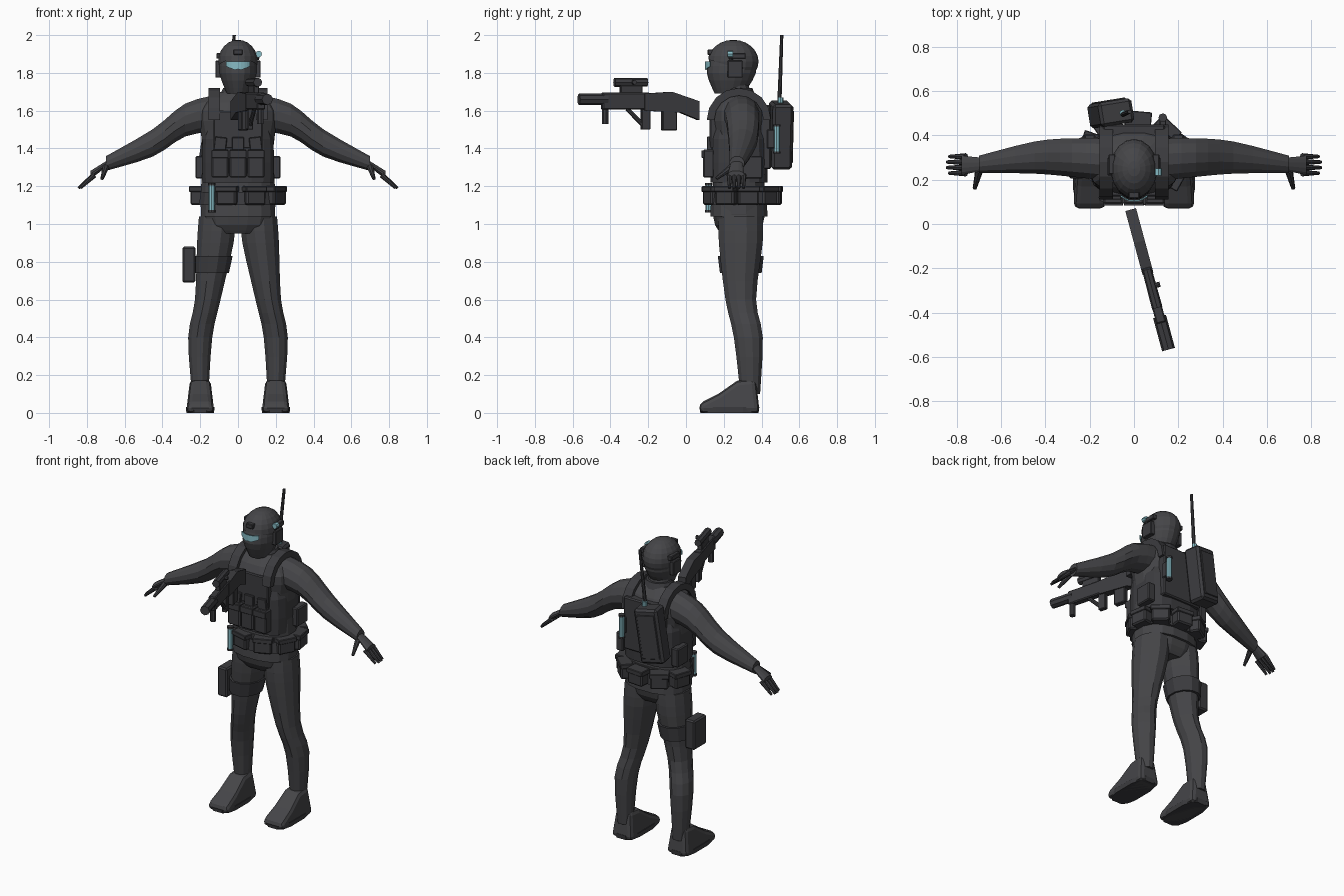
import bpy, bmesh, math
from mathutils import Matrix, Vector

cube = bpy.data.objects.get("Cube")
if cube:
    bpy.data.objects.remove(cube, do_unlink=True)


def material(name, rgb):
    mat = bpy.data.materials.new(name)
    mat.use_nodes = True
    mat.diffuse_color = (*rgb, 1)
    shader = mat.node_tree.nodes["Principled BSDF"]
    shader.inputs["Base Color"].default_value = (*rgb, 1)
    return mat


CLOTH = material("charcoal cloth", (.06, .06, .065))
GEAR = material("dark gear", (.045, .045, .05))
GLOW = material("pale teal", (.24, .5, .56))
BODY_Y = .28  # centre line of the trunk


def finish(name, bm, mat, matrix=Matrix.Identity(4)):
    bmesh.ops.recalc_face_normals(bm, faces=bm.faces)
    bm.transform(matrix)
    mesh = bpy.data.meshes.new(name)
    bm.to_mesh(mesh)
    bm.free()
    mesh.materials.append(mat)
    obj = bpy.data.objects.new(name, mesh)
    bpy.context.collection.objects.link(obj)
    return obj


def smooth_path(keys, steps):
    """Rounded path through key rings of (x, y, z, radius)."""
    keys = [Vector(key) for key in keys]
    path = []
    for i, (start, end) in enumerate(zip(keys, keys[1:])):
        before = keys[max(i - 1, 0)]
        after = keys[min(i + 2, len(keys) - 1)]
        for step in range(steps):
            t = step / steps
            ease = t * t * (3 - 2 * t)
            bend = (end - before) * t * (1 - t) ** 2 - (after - start) * t * t * (1 - t)
            path.append(start.lerp(end, ease) + bend / 2)
    return path + [keys[-1]]


def loft(name, keys, axis=2, squash=1, mat=CLOTH, sides=12, power=1, steps=3, side=1):
    """Skin rings square to an axis; squash is the ratio of their two radii."""
    bm = bmesh.new()
    across, along = [i for i in range(3) if i != axis]
    rings = []
    for key in smooth_path(keys, steps):
        ring = []
        for i in range(sides):
            turn = math.tau * (i + .5) / sides
            c, s = math.cos(turn), math.sin(turn)
            point = key.xyz
            point[across] += key.w * math.copysign(abs(c) ** power, c)
            point[along] += key.w * squash * math.copysign(abs(s) ** power, s)
            point.x *= side
            ring.append(bm.verts.new(point))
        rings.append(ring)
    for low, high in zip(rings, rings[1:]):
        for i in range(sides):
            j = (i + 1) % sides
            bm.faces.new((low[i], low[j], high[j], high[i]))
    bm.faces.new(rings[0])
    bm.faces.new(rings[-1])
    return finish(name, bm, mat)


def box(name, place, size, mat=GEAR, yaw=0, roll=0, matrix=Matrix.Identity(4)):
    bm = bmesh.new()
    bmesh.ops.create_cube(bm, size=1, matrix=Matrix.Diagonal((*size, 1)))
    bmesh.ops.bevel(bm, geom=bm.edges[:], offset=min(size) / 8, segments=1, affect='EDGES')
    turn = Matrix.Rotation(yaw, 4, 'Z') @ Matrix.Rotation(roll, 4, 'Y')
    return finish(name, bm, mat, matrix @ Matrix.Translation(place) @ turn)


def rod(name, start, end, radius, taper=1, mat=GEAR, matrix=Matrix.Identity(4)):
    start, end = Vector(start), Vector(end)
    span = end - start
    bm = bmesh.new()
    bmesh.ops.create_cone(bm, cap_ends=True, segments=8, radius1=radius,
                          radius2=radius * taper, depth=span.length)
    aim = span.to_track_quat('Z', 'Y').to_matrix().to_4x4()
    return finish(name, bm, mat, matrix @ Matrix.Translation((start + end) / 2) @ aim)


def prism(name, outline, x, width, mat=GEAR, matrix=Matrix.Identity(4)):
    """Side outline of (y, z) points given a width across x."""
    bm = bmesh.new()
    face = bm.faces.new([bm.verts.new((x - width / 2, y, z)) for y, z in outline])
    made = bmesh.ops.extrude_face_region(bm, geom=[face])["geom"]
    verts = [item for item in made if isinstance(item, bmesh.types.BMVert)]
    bmesh.ops.translate(bm, vec=(width, 0, 0), verts=verts)
    return finish(name, bm, mat, matrix)


def trunk(name, rings, squash, mat=CLOTH, power=.8, steps=2):
    """Closed band of (height, half width) rings around the body."""
    keys = [(0, BODY_Y, height, radius) for height, radius in rings]
    return loft(name, keys, squash=squash, mat=mat, sides=16, power=power, steps=steps)


# Body, belt and vest
trunk("torso", [(.95, .14), (1.05, .2), (1.4, .19), (1.6, .21), (1.7, .1)], .7, steps=3)
trunk("jacket_hem", [(1.04, .2), (1.2, .19)], .77)
trunk("belt", [(1.1, .21), (1.17, .2)], .8, GEAR)
trunk("vest", [(1.22, .19), (1.45, .19), (1.6, .14)], .8, GEAR, .6)
trunk("collar", [(1.66, .11), (1.72, .08)], .9, GEAR, 1)
box("chest_plate", (0, .15, 1.5), (.26, .05, .2))
box("back_plate", (0, .42, 1.46), (.28, .06, .34))

# Head
loft("neck", [(0, BODY_Y, 1.66, .07), (0, .26, 1.76, .07)])
loft("head", [(0, .23, 1.69, .06), (0, .24, 1.8, .1), (0, .25, 1.9, .09)], squash=1.3, sides=18)

# Helmet: a dome cut by a plane that drops toward the nape
bm = bmesh.new()
bmesh.ops.create_uvsphere(bm, u_segments=18, v_segments=12, radius=1)
bm.transform(Matrix.Translation((0, .25, 1.86)) @ Matrix.Diagonal((.106, .134, .115, 1)))
bmesh.ops.bisect_plane(bm, geom=bm.verts[:] + bm.edges[:] + bm.faces[:],
                       plane_co=(0, .12, 1.87), plane_no=(0, .3, 1), clear_inner=True)
finish("helmet", bm, CLOTH)
box("helmet_mount", (0, .13, 1.91), (.05, .03, .03))

# Visor: a curved strip, narrowest at the nose
bm = bmesh.new()
columns = []
for i in range(-4, 5):
    turn = i * .15
    x, y = .105 * math.sin(turn), .243 - .136 * math.cos(turn)
    drop = .05 - abs(i) * .006 if i else .04
    columns.append([bm.verts.new((x, y, z)) for z in (1.86 - drop, 1.86)])
for a, b in zip(columns, columns[1:]):
    bm.faces.new((a[0], b[0], b[1], a[1]))
visor = finish("visor", bm, GLOW)
visor.modifiers.new("thickness", 'SOLIDIFY').thickness = .006

# Limbs and paired gear
boot_outline = [(.07, 0), (.07, .05), (.17, .1), (.27, .17), (.37, .18), (.39, 0)]
strap_arc = [(BODY_Y - radius * math.cos(turn), 1.55 + radius * math.sin(turn))
             for radius, order in ((.17, 1), (.13, -1))
             for turn in [math.pi * i / 8 for i in range(9)][::order]]
for s, side in ((1, "left"), (-1, "right")):
    loft(side + "_arm", [(.1, .29, 1.59, .1), (.28, .3, 1.55, .09), (.45, .3, 1.43, .075),
                         (.7, .27, 1.32, .04)], axis=0, side=s)
    loft(side + "_palm", [(.68, .27, 1.33, .03), (.78, .265, 1.26, .045)],
         axis=0, squash=.5, side=s)
    for i in range(4):
        y = .23 + .025 * i
        reach = .85 - .01 * abs(i - 1.5)
        rod(f"{side}_finger_{i + 1}", (s * .76, y, 1.26), (s * reach, y, 1.19), .015, .5)
    rod(side + "_thumb", (s * .7, .24, 1.3), (s * .72, .16, 1.24), .018, .5)
    loft(side + "_leg", [(.11, .29, 1.04, .1), (.12, .29, .9, .1), (.16, .29, .6, .07),
                         (.2, .33, .4, .066), (.2, .34, .1, .045)], squash=1.2, side=s)
    boot = prism(side + "_boot", boot_outline, s * .2, .15, CLOTH)
    for vert in boot.data.vertices:
        vert.co.x -= (vert.co.x - s * .2) * vert.co.z * 1.6
    edge = boot.modifiers.new("rounding", 'BEVEL')
    edge.width, edge.segments = .025, 2
    loft(side + "_sole", [(.2, .23, 0, .075), (.2, .23, .03, .077)], squash=2.1,
         mat=GEAR, power=.6, steps=1, side=s)
    prism(side + "_shoulder_strap", strap_arc, s * .125, .06)
    box(side + "_ear_cup", (s * .105, .26, 1.82), (.03, .08, .09))
    box(side + "_helmet_rail", (s * .1, .27, 1.89), (.03, .09, .03))
    box(side + "_waist_pouch", (s * .2, .35, 1.3), (.05, .11, .12))

# Helmet lamp on the left
rod("lamp_arm", (.1, .24, 1.87), (.11, .24, 1.9), .01)
rod("helmet_lamp", (.11, .22, 1.9), (.11, .25, 1.9), .017, mat=GLOW)

# Thigh holster
loft("thigh_strap", [(-.14, .29, .74, .095), (-.13, .29, .83, .105)], squash=1.2, mat=GEAR)
box("thigh_holster", (-.26, .27, .785), (.07, .13, .19))

# Chest pouches with magazines
for i in (-1, 0, 1):
    x = i * .095
    box(f"chest_pouch_{i + 2}", (x, .12, 1.32), (.088, .06, .15))
    box(f"chest_flap_{i + 2}", (x, .09, 1.37), (.09, .015, .04))
    box(f"chest_magazine_{i + 2}", (x, .125, 1.41), (.065, .03, .1), roll=-i * .12)

# Pouches spaced evenly around the belt
for i in range(8):
    turn = math.radians(38 * i - 105)
    place = Vector((.215 * math.cos(turn), .3 + .17 * math.sin(turn), 1.15))
    box(f"belt_pouch_{i + 1}", place, (.07, .11, .1), yaw=turn)
    box(f"belt_pouch_lid_{i + 1}", place + Vector((0, 0, .035)), (.08, .12, .03), yaw=turn)

# Glowing tubes with dark caps
for name, place in (("belt_tube", (-.14, .12, 1.14)), ("back_tube", (.13, .48, 1.45))):
    middle, half = Vector(place), Vector((0, 0, .065))
    rod(name, middle - half, middle + half, .017, mat=GLOW)
    rod(name + "_top_cap", middle + half, middle + half * 1.2, .02)
    rod(name + "_base_cap", middle - half * 1.2, middle - half, .02)
    inward = math.copysign(.03, BODY_Y - middle.y)
    box(name + "_clip", middle + Vector((0, inward, 0)), (.03, .04, .1))

# Radio pack and antenna
box("radio_pack", (-.105, .5, 1.47), (.155, .11, .35), yaw=.16, roll=.15)
box("radio_panel", (-.115, .55, 1.47), (.115, .02, .28), yaw=.16, roll=.15)
rod("antenna_base", (-.05, .5, 1.64), (-.05, .5, 1.67), .016, mat=GLOW)
rod("antenna", (-.05, .495, 1.66), (-.02, .507, 2), .012, .75)

# Floating rifle, laid out along its own -y from the butt
aim = Matrix.Translation((-.015, .065, 1.65)) @ Matrix.Rotation(.264, 4, 'Z')
prism("rifle_stock", [(0, 0), (0, -.1), (-.1, -.06), (-.3, -.05), (-.3, .04), (-.15, .05)],
      0, .05, matrix=aim)
box("rifle_magazine", (0, -.16, -.1), (.035, .08, .11), matrix=aim)
box("rifle_grip", (0, -.29, -.09), (.03, .05, .12), matrix=aim)
box("rifle_receiver", (0, -.4, 0), (.045, .26, .09), matrix=aim)
rod("trigger_guard", (0, -.3, -.13), (0, -.39, -.04), .012, matrix=aim)
rod("rifle_barrel", (0, -.5, .01), (0, -.655, .01), .03, matrix=aim)
rod("rifle_foregrip", (0, -.51, -.12), (0, -.51, 0), .018, matrix=aim)
box("scope_mount", (0, -.37, .06), (.03, .12, .05), matrix=aim)
rod("rifle_scope", (0, -.28, .1), (0, -.46, .1), .022, 1.1, matrix=aim)
rod("scope_knob", (0, -.36, .1), (.04, -.36, .1), .012, matrix=aim)
